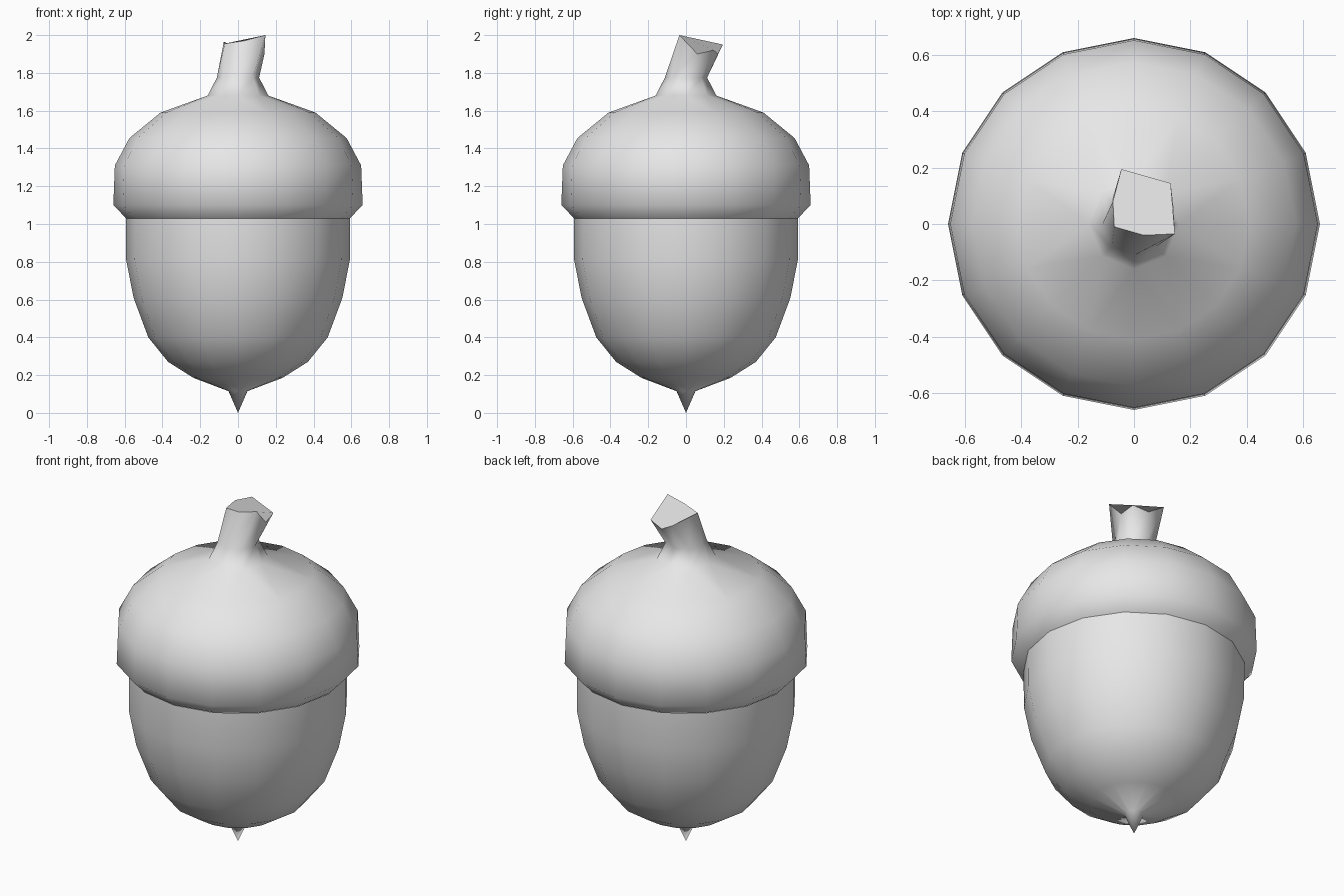
import bpy, bmesh
from math import cos, sin, tau

cube = bpy.data.objects.get("Cube")
if cube:
    bpy.data.objects.remove(cube)

mat = bpy.data.materials.new("plain_grey")
mat.use_nodes = True
grey = (0.8, 0.8, 0.8, 1)
mat.diffuse_color = grey
mat.node_tree.nodes["Principled BSDF"].inputs["Base Color"].default_value = grey


def ring(bm, radius, z, sides=16):
    return [bm.verts.new((radius * cos(tau * i / sides), radius * sin(tau * i / sides), z))
            for i in range(sides)]


def bridge(bm, low, high):
    """Join two equal rings with quads."""
    n = len(low)
    for i in range(n):
        j = (i + 1) % n
        bm.faces.new((low[i], low[j], high[j], high[i]))


def stack(bm, profile):
    rings = [ring(bm, r, z) for r, z in profile]
    for low, high in zip(rings, rings[1:]):
        bridge(bm, low, high)
    return rings


def finish(bm, name):
    mesh = bpy.data.meshes.new(name)
    bm.normal_update()
    for face in bm.faces:
        face.smooth = True
    bm.to_mesh(mesh)
    bm.free()
    mesh.materials.append(mat)
    obj = bpy.data.objects.new(name, mesh)
    bpy.context.collection.objects.link(obj)


# Nut: rounded body ending in a pointed tip
bm = bmesh.new()
rings = stack(bm, [(0.05, 0.115), (0.235, 0.185), (0.37, 0.27), (0.475, 0.4),
                   (0.553, 0.61), (0.592, 0.81), (0.594, 1.03)])
tip = bm.verts.new((0, 0, 0))
for a, b in zip(rings[0], rings[0][1:] + rings[0][:1]):
    bm.faces.new((tip, b, a))
finish(bm, "nut")

# Cap: sixteen-sided dome with a turned-under rim
bm = bmesh.new()
rings = stack(bm, [(0.592, 1.03), (0.66, 1.1), (0.652, 1.31), (0.575, 1.455), (0.41, 1.59)])
dome = rings[-1]

# Stem: eight-sided, blended into the dome
base = ring(bm, 0.16, 1.68, 8)
neck = ring(bm, 0.112, 1.775, 8)
for i in range(8):
    j = (i + 1) % 8
    mid = dome[2 * i + 1]
    bm.faces.new((dome[2 * i], mid, base[i]))
    bm.faces.new((mid, base[j], base[i]))
    bm.faces.new((mid, dome[(2 * i + 2) % 16], base[j]))
bridge(bm, base, neck)

# Jagged, leaning broken end of the stem
broken = [(0.14, 0.06, 1.9), (0.13, 0.145, 1.92), (0.04, 0.17, 1.9), (-0.045, 0.195, 1.95),
          (-0.075, 0.08, 1.965), (-0.07, -0.01, 1.955), (0.035, -0.04, 1.97), (0.145, -0.035, 2)]
top = [bm.verts.new(p) for p in broken]
bridge(bm, neck, top)
end_face = bm.faces.new(top)
for edge in end_face.edges:
    edge.smooth = False
finish(bm, "cap_and_stem")
